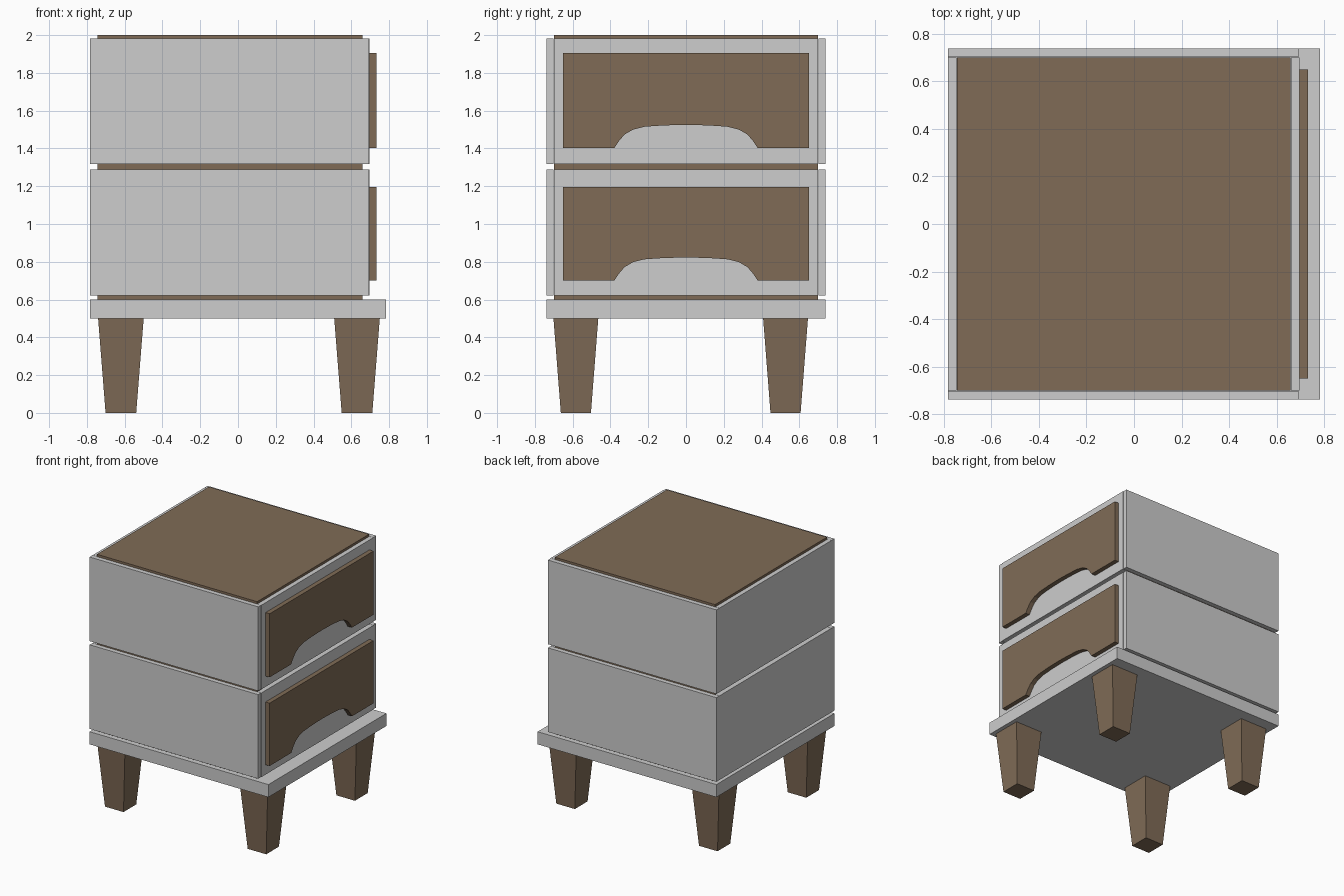
import bpy, bmesh

if "Cube" in bpy.data.objects:
    bpy.data.objects.remove(bpy.data.objects["Cube"])


def material(name, rgb):
    m = bpy.data.materials.new(name)
    m.diffuse_color = (*rgb, 1)
    m.use_nodes = True
    m.node_tree.nodes["Principled BSDF"].inputs["Base Color"].default_value = m.diffuse_color
    return m


GREY = material("light grey paint", (0.61, 0.61, 0.61))
WOOD = material("brown wood", (0.215, 0.148, 0.094))


def make(name, bm, mat):
    bmesh.ops.recalc_face_normals(bm, faces=bm.faces)
    me = bpy.data.meshes.new(name)
    bm.to_mesh(me)
    bm.free()
    me.materials.append(mat)
    ob = bpy.data.objects.new(name, me)
    bpy.context.collection.objects.link(ob)
    return ob


def box(name, x, y, z, mat, taper=1.0):
    """Box from (min, max) ranges; taper scales the bottom face."""
    bm = bmesh.new()
    cx, cy = sum(x) / 2, sum(y) / 2
    bmesh.ops.create_cube(bm, size=1)
    for v in bm.verts:
        t = taper if v.co.z < 0 else 1
        v.co = (cx + v.co.x * (x[1] - x[0]) * t,
                cy + v.co.y * (y[1] - y[0]) * t,
                z[0] if v.co.z < 0 else z[1])
    return make(name, bm, mat)


def drawer_front(name, z0, z1):
    """Wood front with an arched finger cutout in its lower edge."""
    arch = [(0.38, 0), (0.355, 0.037), (0.325, 0.072), (0.28, 0.098),
            (0.22, 0.113), (0.12, 0.12)]
    half = [(0.65, 0)] + arch
    pts = [(0.65, 0.0)] + arch + [(0, 0.123)]
    pts += [(-y, z) for y, z in reversed(half)]
    pts += [(-0.65, z1 - z0), (0.65, z1 - z0)]
    bm = bmesh.new()
    face = bm.faces.new([bm.verts.new((0.69, y, z0 + z)) for y, z in pts])
    ext = bmesh.ops.extrude_face_region(bm, geom=[face])
    verts = [g for g in ext["geom"] if isinstance(g, bmesh.types.BMVert)]
    bmesh.ops.translate(bm, verts=verts, vec=(0.042, 0, 0))
    # extrusion keeps the first face as the back cap
    return make(name, bm, WOOD)


# Inner wooden cabinet and base plate
box("cabinet_core", (-0.745, 0.658), (-0.70, 0.70), (0.59, 2.0), WOOD)
box("base_plate", (-0.783, 0.783), (-0.738, 0.738), (0.50, 0.60), GREY)

# Two tiers of grey cladding, each with a drawer front
for tier, z, d in (("lower", (0.622, 1.288), (0.70, 1.197)),
                   ("upper", (1.317, 1.983), (1.402, 1.905))):
    box(tier + "_front_panel", (-0.783, 0.693), (-0.738, -0.702), z, GREY)
    box(tier + "_back_panel", (-0.783, 0.693), (0.702, 0.738), z, GREY)
    box(tier + "_left_panel", (-0.783, -0.747), (-0.70, 0.70), z, GREY)
    box(tier + "_right_panel", (0.66, 0.696), (-0.70, 0.70), z, GREY)
    drawer_front(tier + "_drawer_front", *d)

# Tapered legs
for side, cx in (("left", -0.62), ("right", 0.63)):
    for end, cy in (("front", -0.583), ("back", 0.527)):
        box(f"{end}_{side}_leg", (cx - 0.121, cx + 0.121),
            (cy - 0.119, cy + 0.119), (0, 0.505), WOOD, 0.67)
